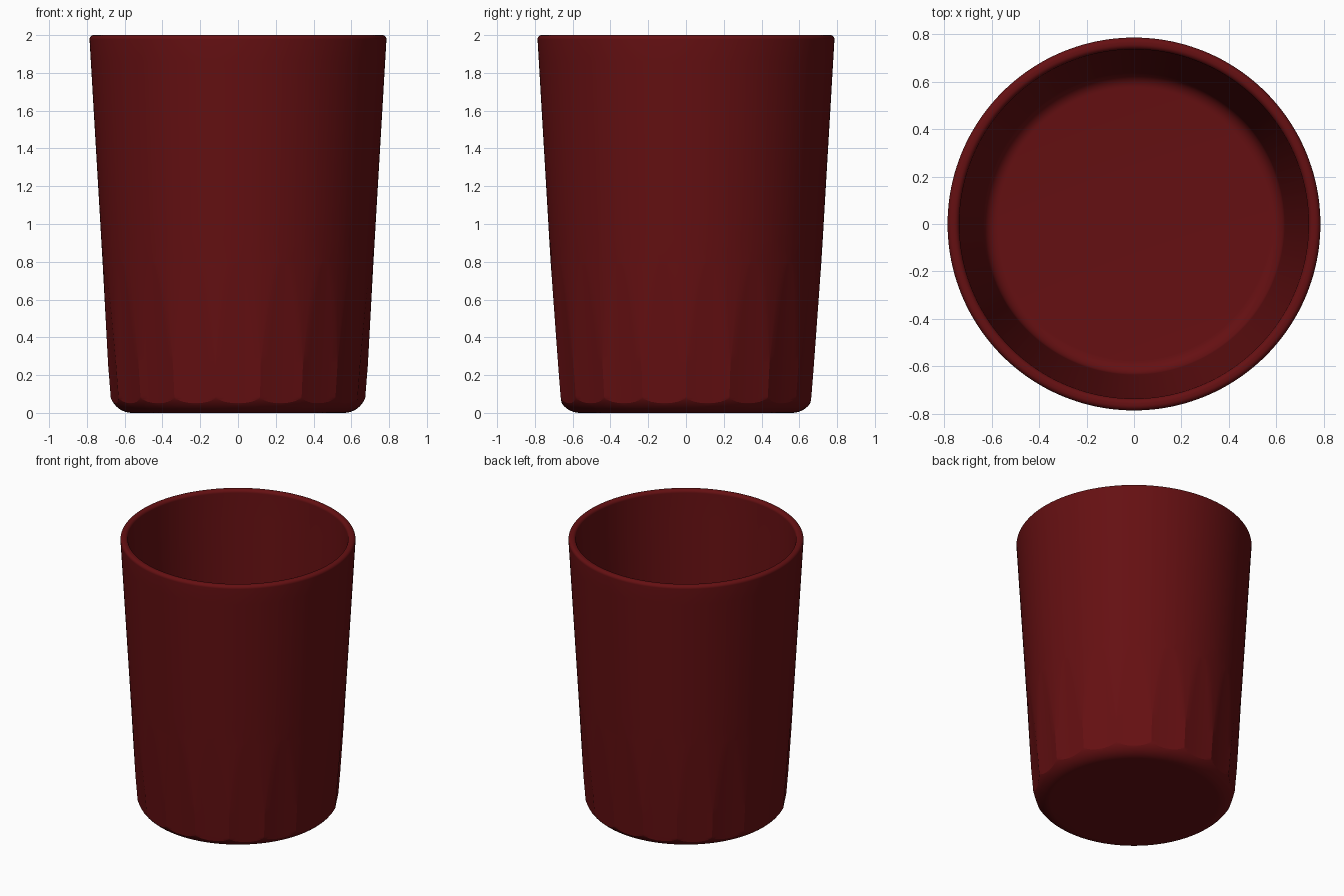
import bpy, bmesh
from math import sin, cos, pi, radians, sqrt

if "Cube" in bpy.data.objects:
    bpy.data.objects.remove(bpy.data.objects["Cube"])

FLUTES = 18
HALF = pi / FLUTES            # half the angle of one flute
CURVE = 0.68                  # hollowness of a flute (0.5 would be flat)


def arc(cx, cz, rad, a0, a1, n):
    return [(cx + rad * cos(radians(a0 + (a1 - a0) * i / n)),
             cz + rad * sin(radians(a0 + (a1 - a0) * i / n))) for i in range(n + 1)]


def line(p, q, n):
    return [(p[0] + (q[0] - p[0]) * i / n, p[1] + (q[1] - p[1]) * i / n) for i in range(1, n)]


# Profiles: outer wall from the base upward, inner wall from the rim down
foot = arc(0.56, 0.12, 0.12, -90, -3, 22)
lip_out = arc(0.764, 1.978, 0.022, -3, 90, 9)
lip_in = arc(0.758, 1.978, 0.022, 90, 183, 9)
well = arc(0.575, 0.14, 0.06, 0, -90, 9)
outer = foot + line(foot[-1], (0.717, 0.8), 40) + [(0.717, 0.8)]
outer += line((0.717, 0.8), lip_out[0], 10) + lip_out
inner = lip_in + line(lip_in[-1], well[0], 10) + well


def flute_radius(z):
    return 0.663 + (z - 0.12) * (0.7165 - 0.663) / 0.68


def ring(bm, r, z, fluted):
    """One row of vertices; columns follow the flute's edge."""
    f = flute_radius(z)
    w = 0.6 * HALF
    if fluted and z < 0.85:
        w = sqrt(max(r / f - 1, 0) / CURVE)
        w = min(max(w, 0.12 * HALF), 0.95 * HALF)
    m = (HALF + w) / 2
    cols = [-HALF, -m, -w, -0.67 * w, -0.33 * w, 0, 0.33 * w, 0.67 * w, w, m]
    row = []
    for k in range(FLUTES):
        for phi in cols:
            rr = min(r, f * (1 + CURVE * phi * phi)) if fluted and z < 0.81 else r
            a = -pi / 2 + 2 * HALF * k + phi
            row.append(bm.verts.new((rr * cos(a), rr * sin(a), z)))
    return row


# Tumbler body: one closed skin with flutes pressed into the lower wall
bm = bmesh.new()
rows = [ring(bm, r, z, True) for r, z in outer] + [ring(bm, r, z, False) for r, z in inner]
n = len(rows[0])
for a, b in zip(rows, rows[1:]):
    for i in range(n):
        j = (i + 1) % n
        bm.faces.new((a[i], a[j], b[j], b[i]))
bm.faces.new(rows[0][::-1])
bm.faces.new(rows[-1])
bmesh.ops.remove_doubles(bm, verts=bm.verts, dist=1e-5)
bmesh.ops.recalc_face_normals(bm, faces=bm.faces)
mesh = bpy.data.meshes.new("tumbler")
bm.to_mesh(mesh)
bm.free()
tumbler = bpy.data.objects.new("tumbler", mesh)
bpy.context.collection.objects.link(tumbler)

red = bpy.data.materials.new("dark_red")
red.diffuse_color = (0.13, 0.005, 0.006, 1)
red.use_nodes = True
red.node_tree.nodes["Principled BSDF"].inputs["Base Color"].default_value = red.diffuse_color
mesh.materials.append(red)

bpy.context.view_layer.objects.active = tumbler
tumbler.select_set(True)
bpy.ops.object.shade_smooth_by_angle(angle=radians(14))
